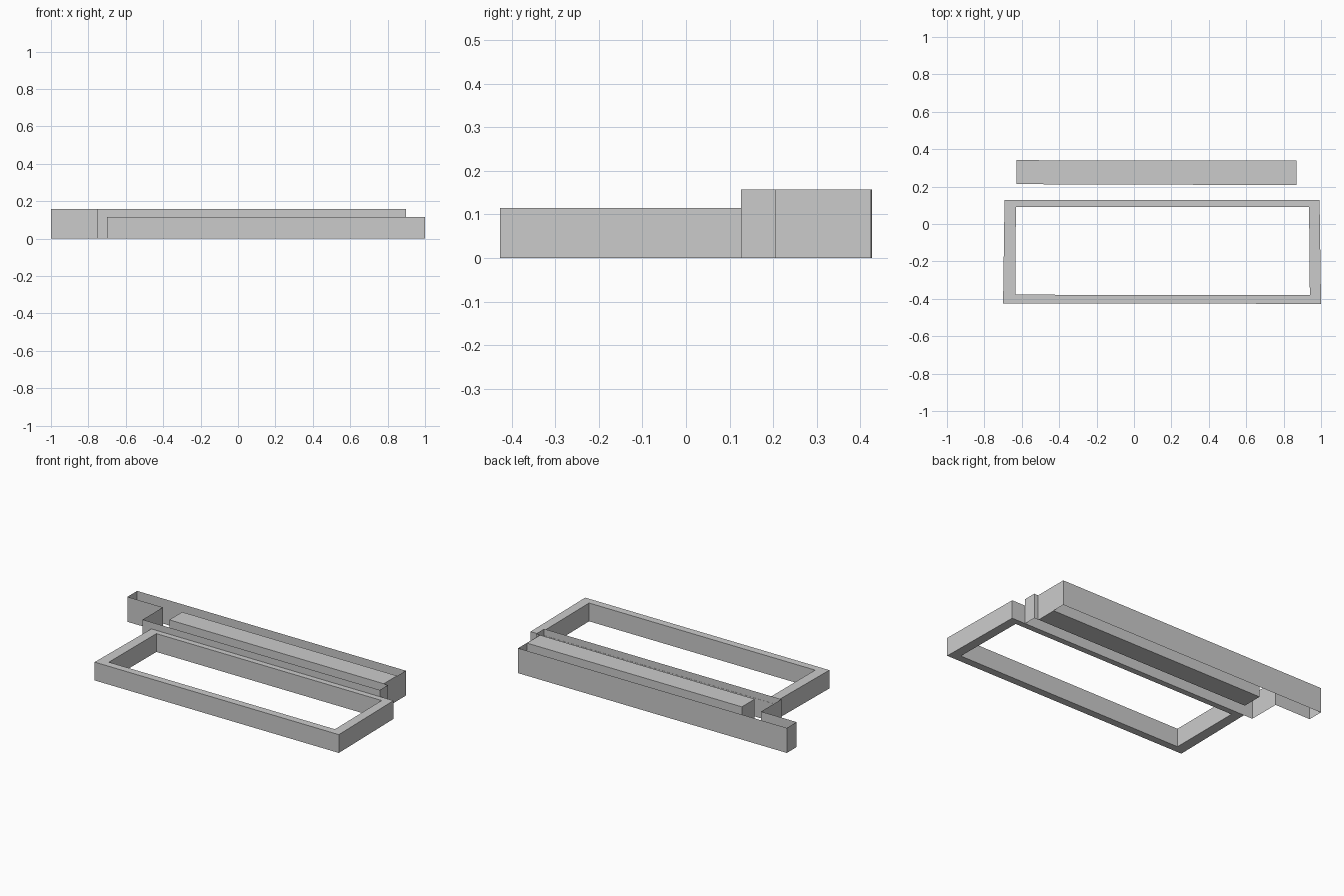
import bpy, bmesh

if "Cube" in bpy.data.objects:
    bpy.data.objects.remove(bpy.data.objects["Cube"])


def finish(bm, name):
    bmesh.ops.recalc_face_normals(bm, faces=bm.faces)
    mesh = bpy.data.meshes.new(name)
    bm.to_mesh(mesh)
    bm.free()
    obj = bpy.data.objects.new(name, mesh)
    bpy.context.collection.objects.link(obj)
    return obj


def ring(bm, outline, z):
    return [bm.verts.new((x, y, z)) for x, y in outline]


def bridge(bm, a, b):
    n = len(a)
    for i in range(n):
        j = (i + 1) % n
        bm.faces.new((a[i], a[j], b[j], b[i]))


def extrude_outline(name, outline, height, capped):
    bm = bmesh.new()
    low, high = ring(bm, outline, 0), ring(bm, outline, height)
    bridge(bm, low, high)
    if capped:
        bm.faces.new(low)
        bm.faces.new(high)
    return finish(bm, name)


def hollow_frame(name, outer, inner, height):
    bm = bmesh.new()
    loops = [ring(bm, outer, 0), ring(bm, outer, height),
             ring(bm, inner, height), ring(bm, inner, 0)]
    for i in range(4):
        bridge(bm, loops[i], loops[(i + 1) % 4])
    return finish(bm, name)


# Low courtyard block, slightly out of square
hollow_frame("courtyard_block",
             [(-0.70, -0.424), (1.0, -0.427), (0.992, 0.127), (-0.692, 0.129)],
             [(-0.633, -0.378), (0.94, -0.38), (0.936, 0.09), (-0.632, 0.092)],
             0.115)

# Open stepped outer wall, a single sheet without thickness
extrude_outline("outer_wall",
                [(-1.0, 0.427), (-1.0, 0.33), (-0.753, 0.33), (-0.753, 0.128),
                 (0.898, 0.126), (0.898, 0.206), (0.87, 0.206), (0.87, 0.424)],
                0.157, False)

# Long solid bar inside the wall
extrude_outline("inner_bar",
                [(-0.627, 0.213), (0.868, 0.208), (0.868, 0.339), (-0.627, 0.341)],
                0.157, True)
